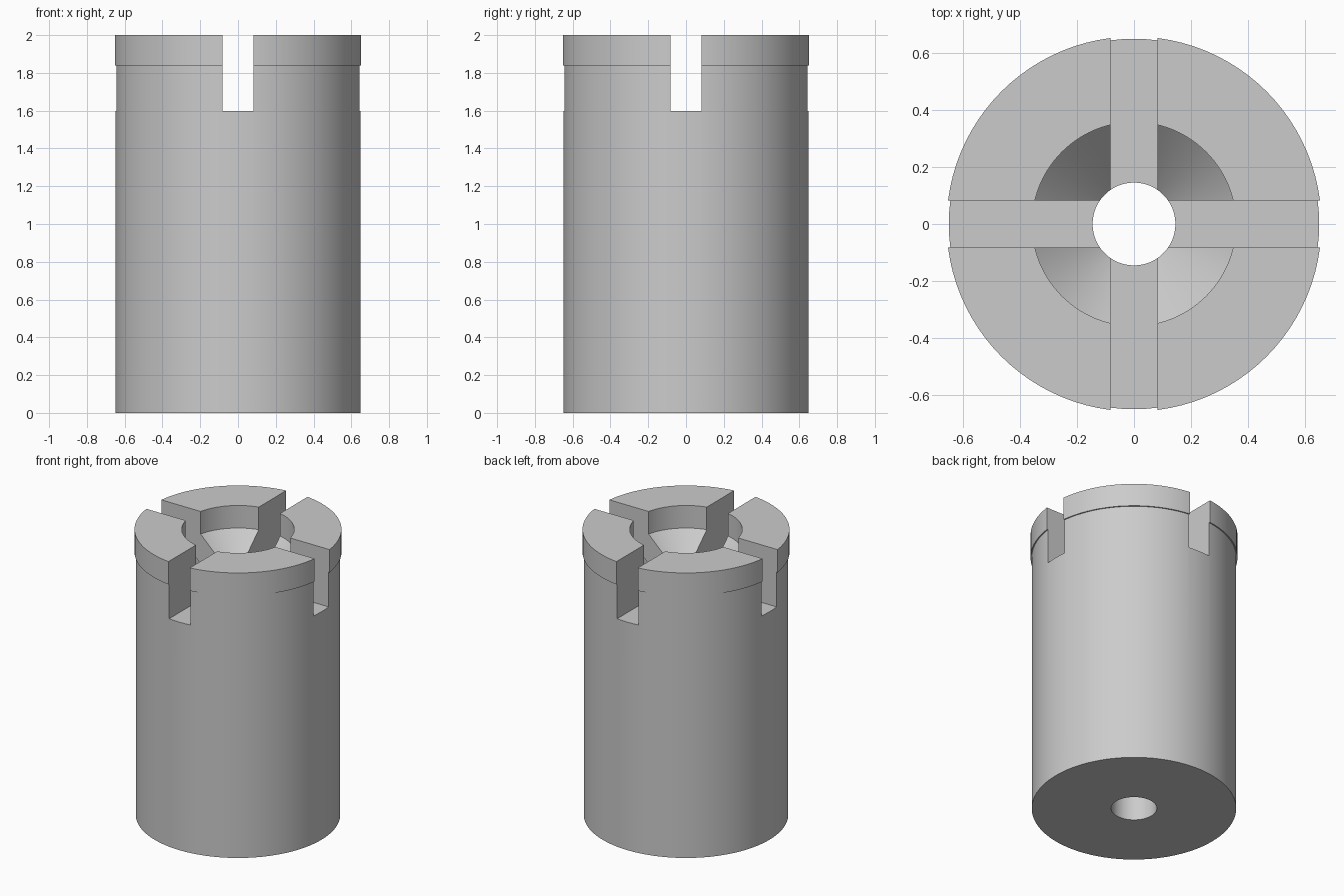
import bpy
import bmesh
import math

cube = bpy.data.objects.get("Cube")
if cube:
    bpy.data.objects.remove(cube, do_unlink=True)

SEGMENTS = 96
SLOT_WIDTH = 0.165
SLOT_FLOOR = 1.597

grey = bpy.data.materials.new("plain grey")
grey.use_nodes = True
colour = (0.6, 0.6, 0.6, 1)
grey.diffuse_color = colour
grey.node_tree.nodes["Principled BSDF"].inputs["Base Color"].default_value = colour


def lathe(name, profile):
    """Closed (radius, height) loop turned around the z axis."""
    bm = bmesh.new()
    rings = []
    for i in range(SEGMENTS):
        a = math.tau * i / SEGMENTS
        rings.append([bm.verts.new((r * math.cos(a), r * math.sin(a), z))
                      for r, z in profile])
    n = len(profile)
    for i, ring in enumerate(rings):
        after = rings[(i + 1) % SEGMENTS]
        for j in range(n):
            k = (j + 1) % n
            bm.faces.new((ring[j], after[j], after[k], ring[k]))
    bmesh.ops.recalc_face_normals(bm, faces=bm.faces)
    mesh = bpy.data.meshes.new(name)
    bm.to_mesh(mesh)
    bm.free()
    obj = bpy.data.objects.new(name, mesh)
    bpy.context.collection.objects.link(obj)
    return obj


# Body with collar, straight bore, countersink and through hole
body = lathe("slotted_body", [
    (0.145, 0), (0.649, 0), (0.649, 1.84), (0.657, 1.84), (0.657, 2),
    (0.357, 2), (0.357, 1.842), (0.145, 1.63)])
body.data.materials.append(grey)
bpy.context.view_layer.objects.active = body

# Two crossing slots cut through the top
for size in ((SLOT_WIDTH, 2), (2, SLOT_WIDTH)):
    bpy.ops.mesh.primitive_cube_add(size=1, location=(0, 0, SLOT_FLOOR + 0.5))
    cutter = bpy.context.object
    cutter.name = "slot_cutter"
    cutter.scale = (*size, 1)
    cutter.hide_render = True
    bpy.context.view_layer.update()
    cut = body.modifiers.new("slot", 'BOOLEAN')
    cut.operation = 'DIFFERENCE'
    cut.solver = 'EXACT'
    cut.object = cutter
    bpy.context.view_layer.objects.active = body
    bpy.ops.object.modifier_apply(modifier=cut.name)
    bpy.data.objects.remove(cutter, do_unlink=True)

# Smooth round walls, crisp machined edges
bpy.ops.object.select_all(action='DESELECT')
body.select_set(True)
bpy.context.view_layer.objects.active = body
bpy.ops.object.shade_smooth_by_angle(angle=math.radians(25))
